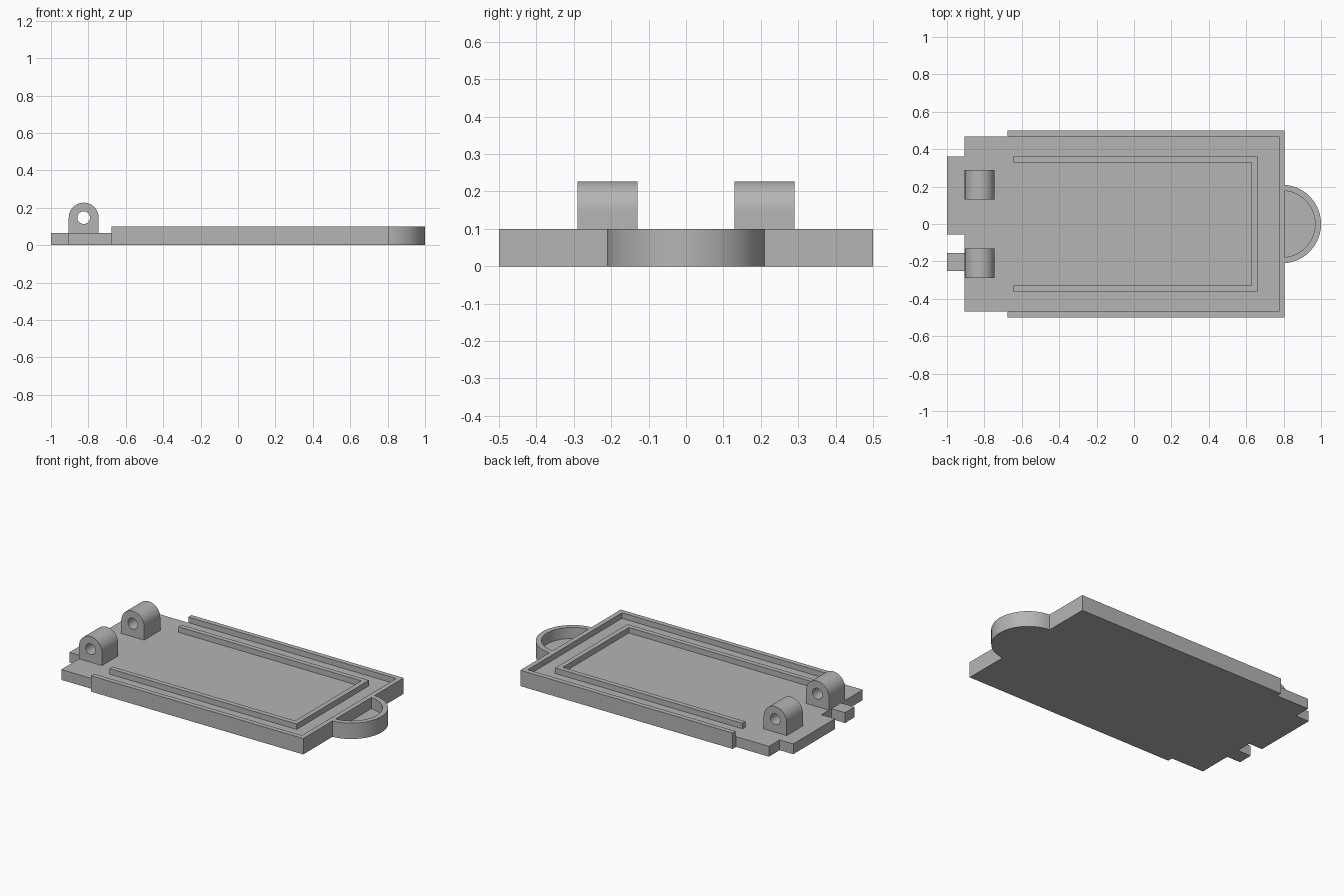
import bpy, bmesh, math
from mathutils import Vector

if "Cube" in bpy.data.objects:
    bpy.data.objects.remove(bpy.data.objects["Cube"])

grey = bpy.data.materials.new("plain grey")
grey.diffuse_color = (0.46, 0.46, 0.46, 1)
grey.use_nodes = True
grey.node_tree.nodes["Principled BSDF"].inputs["Base Color"].default_value = grey.diffuse_color


def extrude(name, outline, start, depth, axis="z", smooth=False):
    """Extrude a flat outline; axis z uses (x, y), axis y uses (x, z)."""
    bm = bmesh.new()
    if axis == "z":
        pts = [Vector((a, b, start)) for a, b in outline]
        move = Vector((0, 0, depth))
    else:
        pts = [Vector((a, start, b)) for a, b in outline]
        move = Vector((0, depth, 0))
    face = bm.faces.new([bm.verts.new(p) for p in pts])
    new = bmesh.ops.extrude_face_region(bm, geom=[face])["geom"]
    bmesh.ops.translate(bm, verts=[v for v in new if isinstance(v, bmesh.types.BMVert)], vec=move)
    bmesh.ops.recalc_face_normals(bm, faces=bm.faces)
    mesh = bpy.data.meshes.new(name)
    bm.to_mesh(mesh)
    bm.free()
    mesh.materials.append(grey)
    obj = bpy.data.objects.new(name, mesh)
    bpy.context.collection.objects.link(obj)
    if smooth:
        bpy.ops.object.select_all(action="DESELECT")
        obj.select_set(True)
        bpy.context.view_layer.objects.active = obj
        bpy.ops.object.shade_smooth_by_angle(angle=math.radians(30))
    return obj


def arc(cx, cy, r, a0, a1, n):
    return [(cx + r * math.cos(a0 + (a1 - a0) * i / n),
             cy + r * math.sin(a0 + (a1 - a0) * i / n)) for i in range(n + 1)]


def channel(x0, x1, y, w):
    """U-shaped outline, open towards -x."""
    return [(x0, -y), (x1, -y), (x1, y), (x0, y),
            (x0, y - w), (x1 - w, y - w), (x1 - w, w - y), (x0, w - y)]


FLOOR, TOP = 0.065, 0.1

# Base plate with wider sides and two end tabs
extrude("base_plate", [
    (-0.905, -0.467), (-0.675, -0.467), (-0.675, -0.5), (0.805, -0.5),
    (0.805, 0.5), (-0.675, 0.5), (-0.675, 0.467), (-0.905, 0.467),
    (-0.905, 0.36), (-1, 0.36), (-1, -0.055), (-0.905, -0.055),
    (-0.905, -0.155), (-1, -0.155), (-1, -0.25), (-0.905, -0.25)], 0, FLOOR)

# Outer rim and inner rail
extrude("outer_rim", channel(-0.675, 0.805, 0.5, 0.031), FLOOR, TOP - FLOOR)
extrude("inner_rail", channel(-0.645, 0.66, 0.36, 0.031), FLOOR, TOP - FLOOR)

# Rounded end grip: curved wall around a low floor
CX, EDGE = 0.79, 0.805
ao = math.acos((EDGE - CX) / 0.21)
ai = math.acos((EDGE - CX) / 0.178)
outer = arc(CX, 0, 0.21, -ao, ao, 40)
inner = arc(CX, 0, 0.178, ai, -ai, 40)
extrude("grip_wall", outer + inner, 0, TOP, smooth=True)
extrude("grip_floor", inner, 0, 0.03)

# Hinge lugs: rounded blocks with a pin hole
for side, y0 in (("front", -0.29), ("back", 0.13)):
    lug = extrude(side + "_hinge_lug",
                  [(-0.905, FLOOR), (-0.745, FLOOR)] + arc(-0.825, 0.147, 0.08, 0, math.pi, 24),
                  y0, 0.16, "y")
    pin = extrude(side + "_hole_cutter", arc(-0.825, 0.147, 0.034, 0, math.tau, 32)[:-1],
                  y0 - 0.05, 0.26, "y")
    cut = lug.modifiers.new("pin hole", "BOOLEAN")
    cut.operation, cut.solver, cut.object = "DIFFERENCE", "EXACT", pin
    bpy.ops.object.select_all(action="DESELECT")
    lug.select_set(True)
    bpy.context.view_layer.objects.active = lug
    bpy.ops.object.modifier_apply(modifier=cut.name)
    bpy.ops.object.shade_smooth_by_angle(angle=math.radians(30))
    bpy.data.objects.remove(pin)
